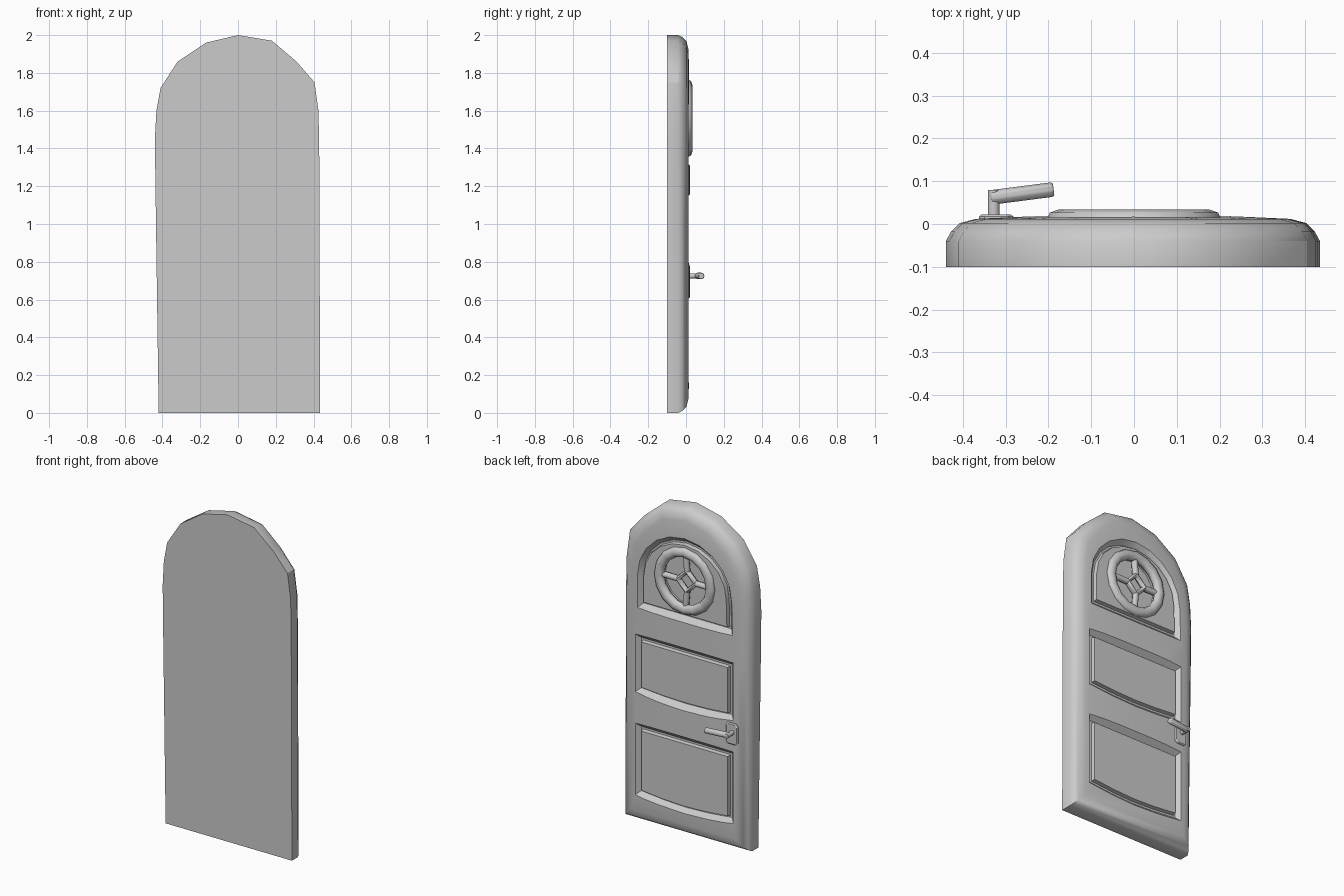
import bpy, bmesh, math
from mathutils import Vector

cube = bpy.data.objects.get("Cube")
if cube:
    bpy.data.objects.remove(cube, do_unlink=True)

grey = bpy.data.materials.new("plain grey")
grey.use_nodes = True
grey.diffuse_color = (0.6, 0.6, 0.6, 1)
grey.node_tree.nodes["Principled BSDF"].inputs["Base Color"].default_value = (0.6, 0.6, 0.6, 1)


def select(ob):
    bpy.ops.object.select_all(action="DESELECT")
    ob.select_set(True)
    bpy.context.view_layer.objects.active = ob


def smooth(ob, angle=35):
    select(ob)
    bpy.ops.object.shade_smooth_by_angle(angle=math.radians(angle))


def loft(name, outline, steps):
    """Skin an x-z outline through (inset, y) steps and cap both ends."""
    xs, zs = zip(*outline)
    cx, cz = (min(xs) + max(xs)) / 2, (min(zs) + max(zs)) / 2
    hx, hz = (max(xs) - min(xs)) / 2, (max(zs) - min(zs)) / 2
    bm = bmesh.new()
    rings = [[bm.verts.new((cx + (x - cx) * (1 - d / hx), y, cz + (z - cz) * (1 - d / hz)))
              for x, z in outline] for d, y in steps]
    for a, b in zip(rings, rings[1:]):
        for i in range(len(a)):
            j = (i + 1) % len(a)
            bm.faces.new((a[i], a[j], b[j], b[i]))
    bm.faces.new(rings[0])
    bm.faces.new(rings[-1])
    bmesh.ops.recalc_face_normals(bm, faces=bm.faces)
    mesh = bpy.data.meshes.new(name)
    bm.to_mesh(mesh)
    bm.free()
    ob = bpy.data.objects.new(name, mesh)
    bpy.context.collection.objects.link(ob)
    mesh.materials.append(grey)
    return ob


def cut(target, cutter):
    mod = target.modifiers.new("cut", "BOOLEAN")
    mod.operation, mod.solver, mod.object = "DIFFERENCE", "EXACT", cutter
    select(target)
    bpy.ops.object.modifier_apply(modifier=mod.name)
    bpy.data.objects.remove(cutter, do_unlink=True)


def rod(name, a, b, radius, sides=10, round_end=0.0):
    a, b = Vector(a), Vector(b)
    bpy.ops.mesh.primitive_cylinder_add(vertices=sides, radius=radius, depth=(b - a).length,
                                        location=(a + b) / 2)
    ob = bpy.context.object
    ob.name = name
    ob.rotation_euler = (b - a).to_track_quat("Z", "Y").to_euler()
    ob.data.materials.append(grey)
    if round_end:
        mod = ob.modifiers.new("round", "BEVEL")
        mod.width, mod.segments = round_end, 2
    smooth(ob, 50)
    return ob


def torus(name, centre, major, minor, sides, flat, turn=0.0):
    bpy.ops.mesh.primitive_torus_add(major_radius=major, minor_radius=minor, major_segments=sides,
                                     minor_segments=8, location=centre,
                                     rotation=(math.pi / 2, turn, 0))
    ob = bpy.context.object
    ob.name = name
    ob.scale.z = flat
    ob.data.materials.append(grey)
    smooth(ob, 50)


# Door slab with a slightly uneven arched top and a rounded back edge
arch = [(-0.42, 0), (-0.437, 1.2), (-0.44, 1.45), (-0.432, 1.6), (-0.41, 1.72), (-0.32, 1.86),
        (-0.17, 1.96), (0, 2), (0.18, 1.97), (0.31, 1.86), (0.405, 1.75), (0.426, 1.6),
        (0.43, 1.4), (0.435, 0)]
door = loft("door", arch, [(0, -0.1), (0, -0.04), (0.012, -0.018), (0.032, 0.002),
                           (0.07, 0.012), (0.2, 0.018), (0.32, 0.02)])

# Sunk grooves around raised panel fields
groove = [(0, 0.06), (0, 0.02), (0.03, -0.012), (0.042, -0.012), (0.046, 0.011)]


def panel(bottom, top, sag):
    steps = [i / 4 for i in range(5)]
    low = [(-0.335 + 0.675 * t, bottom - sag * math.sin(math.pi * t)) for t in steps]
    return low + [(0.34, top), (-0.335, top)]


cut(door, loft("lower_cutter", panel(0.16, 0.61, 0.025), groove))
cut(door, loft("middle_cutter", panel(0.79, 1.155, 0.02), groove))

window = [(-0.33, 1.31), (0.325, 1.31)]
window += [(0.325 * math.cos(math.pi * i / 10), 1.51 + 0.315 * math.sin(math.pi * i / 10))
           for i in range(11)]
cut(door, loft("arch_cutter", window, groove))

# Round window: sunk pane, ring, four spokes and a diamond hub
WZ = 1.56
circle = [(0.16 * math.cos(math.tau * i / 16), WZ + 0.16 * math.sin(math.tau * i / 16))
          for i in range(16)]
cut(door, loft("window_cutter", circle, [(0, 0.06), (0, -0.03)]))
smooth(door, 32)
torus("window_ring", (0, 0.008, WZ), 0.175, 0.031, 16, 0.85)
torus("window_hub", (-0.01, 0.002, WZ), 0.062, 0.018, 4, 1)
for i in range(4):
    c, s = math.cos(math.pi / 2 * i), math.sin(math.pi / 2 * i)
    rod("window_spoke", (-0.01 + 0.06 * c, 0.002, WZ + 0.06 * s),
        (0.165 * c, 0.002, WZ + 0.165 * s), 0.018, 8)

# Door handle: rounded plate, stem and lever
plate = [(-0.363, 0.665), (-0.35, 0.65), (-0.295, 0.65), (-0.282, 0.665),
         (-0.282, 0.765), (-0.295, 0.78), (-0.35, 0.78), (-0.363, 0.765)]
loft("handle_plate", plate, [(0, 0.0), (0, 0.017), (0.006, 0.022)])
rod("handle_stem", (-0.328, 0.015, 0.725), (-0.328, 0.079, 0.725), 0.014)
rod("handle_lever", (-0.335, 0.062, 0.725), (-0.188, 0.081, 0.725), 0.018, 10, 0.006)
